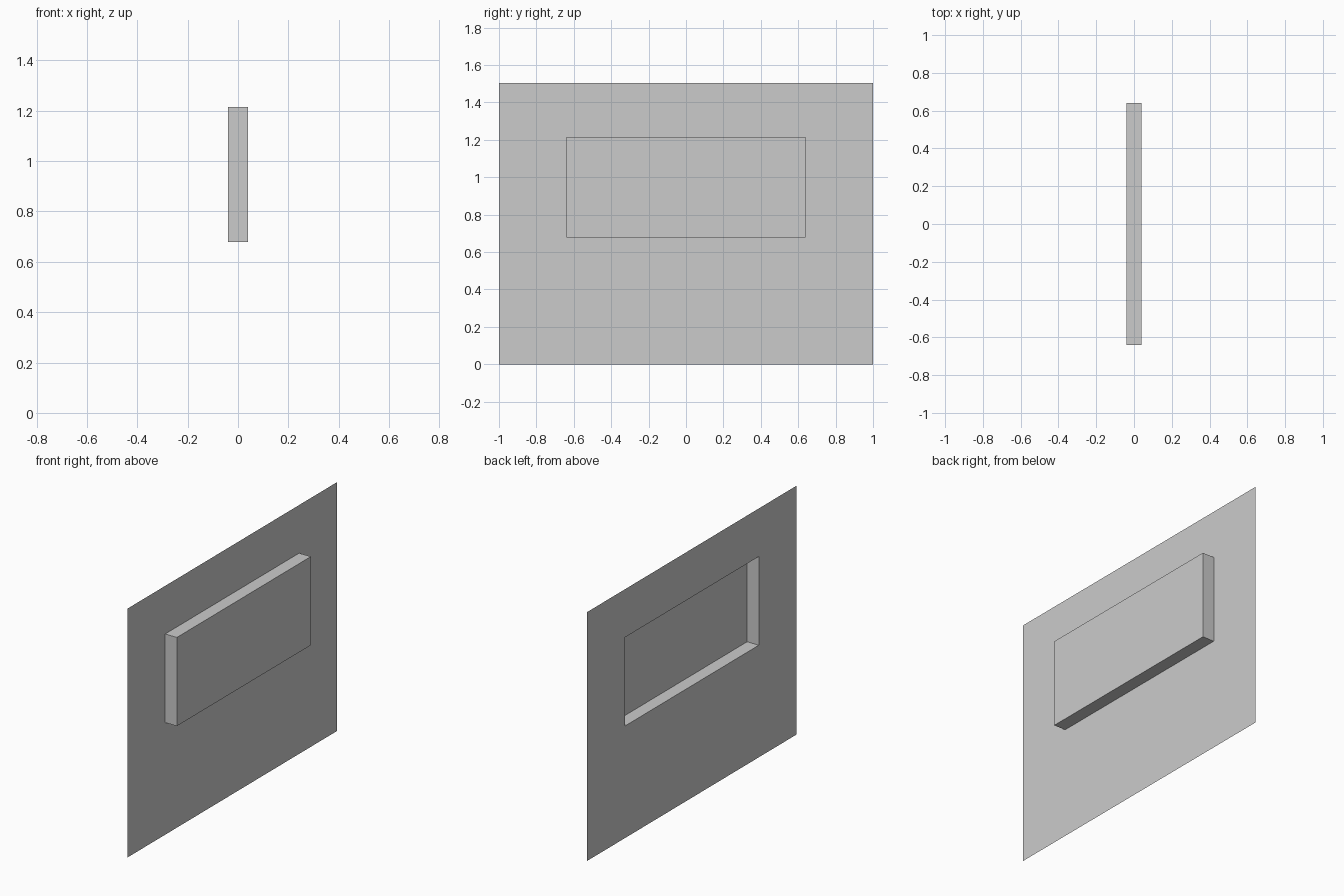
import bpy
import bmesh

default_cube = bpy.data.objects.get("Cube")
if default_cube:
    bpy.data.objects.remove(default_cube, do_unlink=True)

# Single plain grey
grey = bpy.data.materials.new("plain_grey")
grey.use_nodes = True
colour = (0.6, 0.6, 0.6, 1)
grey.diffuse_color = colour
grey.node_tree.nodes["Principled BSDF"].inputs["Base Color"].default_value = colour

BACK, FRONT = -0.039, 0.039


def rectangle(bm, x, half_width, bottom, top):
    """Four corners in a plane of constant x, wound to face +x."""
    w = half_width
    corners = ((-w, bottom), (w, bottom), (w, top), (-w, top))
    return [bm.verts.new((x, y, z)) for y, z in corners]


def bridge(bm, outer, inner):
    for i in range(4):
        j = (i + 1) % 4
        bm.faces.new((outer[i], outer[j], inner[j], inner[i]))


# Thin sheet with a rectangular pocket pushed out to +x, open at the back
bm = bmesh.new()
sheet_edge = rectangle(bm, BACK, 1.0, 0, 1.505)
pocket_rim = rectangle(bm, BACK, 0.64, 0.678, 1.214)
pocket_front = rectangle(bm, FRONT, 0.64, 0.678, 1.214)
bridge(bm, sheet_edge, pocket_rim)
bridge(bm, pocket_rim, pocket_front)
bm.faces.new(pocket_front)

mesh = bpy.data.meshes.new("wall_panel")
bm.to_mesh(mesh)
bm.free()
mesh.materials.append(grey)
panel = bpy.data.objects.new("wall_panel", mesh)
bpy.context.collection.objects.link(panel)
